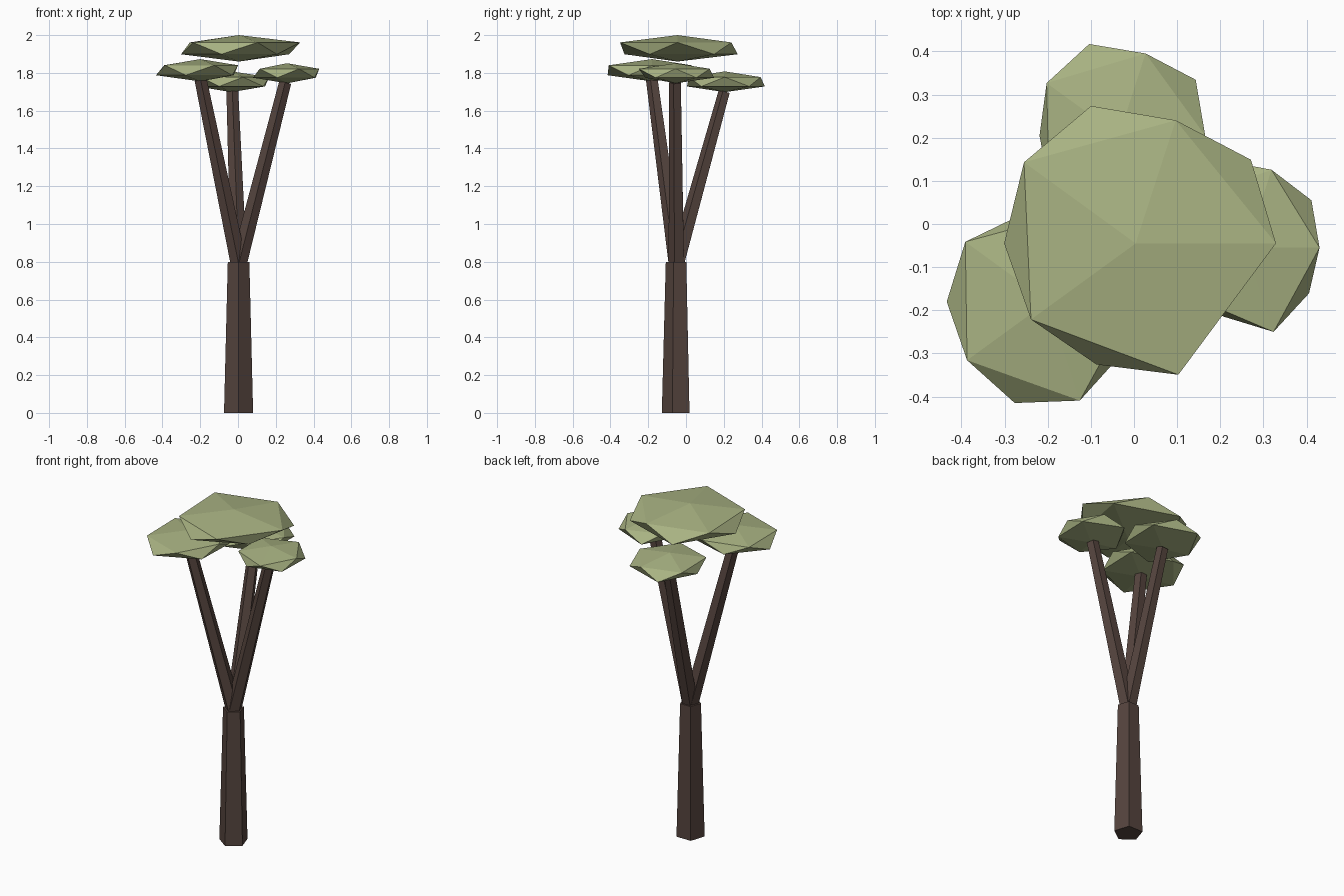
import bpy, math
from mathutils import Vector

if "Cube" in bpy.data.objects:
    bpy.data.objects.remove(bpy.data.objects["Cube"])


def material(name, rgb):
    m = bpy.data.materials.new(name)
    m.diffuse_color = (*rgb, 1.0)
    m.use_nodes = True
    m.node_tree.nodes["Principled BSDF"].inputs["Base Color"].default_value = m.diffuse_color
    return m


bark = material("dark_brown_bark", (0.091, 0.058, 0.048))
leaf = material("sage_green_leaves", (0.392, 0.445, 0.223))


def add_object(name, verts, faces, mat):
    me = bpy.data.meshes.new(name)
    me.from_pydata(verts, [], faces)
    me.materials.append(mat)
    me.update()
    ob = bpy.data.objects.new(name, me)
    bpy.context.collection.objects.link(ob)
    return ob


def limb(name, start, end, r0, r1):
    """Tapered five-sided post between two points."""
    a, b = Vector(start), Vector(end)
    rot = Vector((0, 0, 1)).rotation_difference(b - a)
    verts = []
    for c, r in ((a, r0), (b, r1)):
        for i in range(5):
            t = math.radians(-90 + 72 * i)
            verts.append(c + rot @ Vector((r * math.cos(t), r * math.sin(t), 0)))
    faces = [(i, (i + 1) % 5, 5 + (i + 1) % 5, 5 + i) for i in range(5)]
    faces += [(4, 3, 2, 1, 0), (5, 6, 7, 8, 9)]
    return add_object(name, verts, faces, bark)


def canopy(name, centre, half, upper, lower):
    """Flattened irregular icosahedron; radii of the upper and lower rings."""
    c = Vector(centre)
    verts = [c + Vector((0, 0, half)), c - Vector((0, 0, half))]
    for radii, z, turn in ((upper, 0.447, 0), (lower, -0.447, 36)):
        for i, r in enumerate(radii):
            t = math.radians(72 * i + turn)
            verts.append(c + Vector((r * math.cos(t), r * math.sin(t), z * half)))
    faces = []
    for i in range(5):
        j = (i + 1) % 5
        u, v, p, q = 2 + i, 2 + j, 7 + i, 7 + j
        faces += [(0, u, v), (u, p, v), (v, p, q), (1, q, p)]
    return add_object(name, verts, faces, leaf)


# Trunk
limb("trunk", (0.003, -0.047, 0), (0.003, -0.047, 0.8), 0.081, 0.06)

# Three branches fanning out of the trunk top
fork = (0.004, -0.047, 0.79)
limb("left_branch", fork, (-0.198, -0.178, 1.765), 0.045, 0.034)
limb("right_branch", fork, (0.25, -0.055, 1.75), 0.045, 0.034)
limb("back_branch", fork, (-0.03, 0.205, 1.70), 0.045, 0.033)

# Leaf clumps: one large on top, one on each branch
canopy("top_canopy", (0.004, -0.045, 1.93), 0.07,
       (0.325, 0.30, 0.32, 0.30, 0.32), (0.33, 0.335, 0.305, 0.295, 0.25))
canopy("left_canopy", (-0.2, -0.18, 1.814), 0.059,
       (0.20, 0.22, 0.236, 0.231, 0.241), (0.22, 0.21, 0.234, 0.247, 0.21))
canopy("right_canopy", (0.26, -0.055, 1.798), 0.053,
       (0.17, 0.19, 0.18, 0.18, 0.205), (0.187, 0.215, 0.18, 0.168, 0.18))
canopy("back_canopy", (-0.035, 0.205, 1.753), 0.055,
       (0.20, 0.20, 0.207, 0.20, 0.20), (0.22, 0.223, 0.184, 0.21, 0.21))
